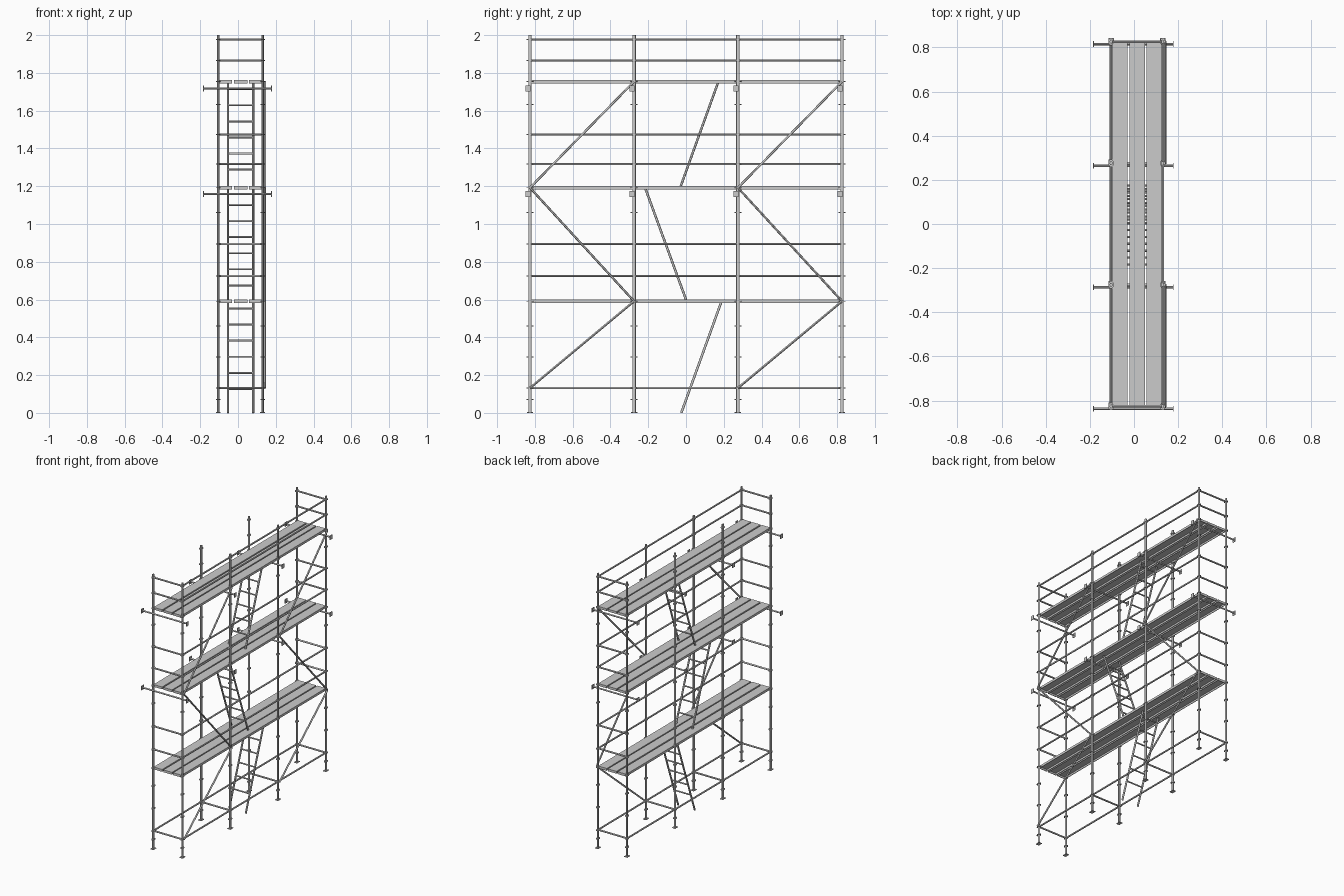
import bpy, bmesh
from mathutils import Vector, Matrix

if "Cube" in bpy.data.objects:
    bpy.data.objects.remove(bpy.data.objects["Cube"])

XS = (-0.104, 0.13)
YS = (-0.826, -0.275, 0.275, 0.826)
BASE, DECKS = 0.132, (0.591, 1.192, 1.754)
RAILS = (0.725, 0.894, 1.318, 1.474, 1.865, 1.977)


def tube(bm, a, b, r, sides=12):
    a, b = Vector(a), Vector(b)
    d = b - a
    m = Matrix.Translation((a + b) / 2) @ d.to_track_quat('Z', 'Y').to_matrix().to_4x4()
    bmesh.ops.create_cone(bm, cap_ends=True, segments=sides, radius1=r, radius2=r,
                          depth=d.length, matrix=m)


def disc(bm, c, rx, ry, h, sides=12):
    m = Matrix.Translation(c) @ Matrix.Diagonal((rx, ry, h, 1))
    bmesh.ops.create_cone(bm, cap_ends=True, segments=sides, radius1=1, radius2=1,
                          depth=1, matrix=m)


def box(bm, c, size):
    bmesh.ops.create_cube(bm, size=1, matrix=Matrix.Translation(c) @ Matrix.Diagonal((*size, 1)))


def finish(bm, name):
    me = bpy.data.meshes.new(name)
    bm.to_mesh(me)
    bm.free()
    ob = bpy.data.objects.new(name, me)
    bpy.context.collection.objects.link(ob)
    bpy.ops.object.select_all(action='DESELECT')
    ob.select_set(True)
    bpy.context.view_layer.objects.active = ob
    bpy.ops.object.shade_smooth_by_angle()
    return ob


# uprights with foot plates and coupling rosettes
ROSETTES = (0.07, BASE, 0.297, 0.46, 0.591, 1.06, 1.192, 1.632, 1.754) + RAILS
for i, x in enumerate(XS):
    for j, y in enumerate(YS):
        bm = bmesh.new()
        disc(bm, (x, y, 1.0), 0.0065, 0.009, 2.0)
        box(bm, (x, y, 0.002), (0.025, 0.034, 0.004))
        for z in ROSETTES:
            disc(bm, (x, y, z), 0.012, 0.0175, 0.005)
        finish(bm, f"upright_{i}_{j}")

# base frame: both long sides and every cross tube
bm = bmesh.new()
for x in XS:
    tube(bm, (x, YS[0], BASE), (x, YS[-1], BASE), 0.006)
for y in YS:
    tube(bm, (XS[0], y, BASE), (XS[1], y, BASE), 0.006)
finish(bm, "base_ledgers")

# guard rails on the outer side and both ends
bm = bmesh.new()
for z in RAILS:
    tube(bm, (XS[1], YS[0], z), (XS[1], YS[-1], z), 0.006)
    for y in (YS[0], YS[-1]):
        tube(bm, (XS[0], y, z), (XS[1], y, z), 0.006)
finish(bm, "guard_rails")

# diagonal braces zigzagging up the two outer bays
bm = bmesh.new()
levels = (BASE,) + DECKS
for y0, y1 in ((YS[0], YS[1]), (YS[2], YS[3])):
    for k in range(3):
        ya, yb = (y0, y1) if k % 2 == 0 else (y1, y0)
        tube(bm, (0.142, ya, levels[k]), (0.142, yb, levels[k + 1]), 0.006)
finish(bm, "diagonal_braces")

# deck planks: open-bottomed channels with end plates
for n, z in enumerate(DECKS):
    bm = bmesh.new()
    for cx in (-0.065, 0.0145, 0.092):
        w, length = 0.069, 1.66
        box(bm, (cx, 0, z + 0.006), (w, length, 0.004))
        for s in (-1, 1):
            box(bm, (cx + s * (w / 2 - 0.002), 0, z - 0.002), (0.004, length, 0.014))
            box(bm, (cx, s * (length / 2 - 0.002), z - 0.002), (w - 0.008, 0.004, 0.014))
    finish(bm, f"deck_{n}")

# ladders between decks
LADDERS = (((-0.025, 0.0), (0.187, 0.588), 0.127),
           ((0.0, 0.6), (-0.215, 1.188), 0.675),
           ((-0.028, 1.2), (0.17, 1.75), 1.288))
for n, ((ya, za), (yb, zb), first) in enumerate(LADDERS):
    bm = bmesh.new()
    for x in (-0.053, 0.08):
        tube(bm, (x, ya, za), (x, yb, zb), 0.0065)
    for k in range(6):
        z = first + 0.0852 * k
        y = ya + (yb - ya) * (z - za) / (zb - za)
        tube(bm, (-0.053, y, z), (0.08, y, z), 0.005)
    finish(bm, f"ladder_{n}")

# wall ties with end plates under the upper two decks
bm = bmesh.new()
for z in (1.158, 1.718):
    for y in YS:
        yt = y - 0.011
        tube(bm, (-0.183, yt, z), (0.178, yt, z), 0.0055)
        for x in (-0.183, 0.178):
            box(bm, (x, yt, z), (0.004, 0.026, 0.031))
finish(bm, "wall_ties")
